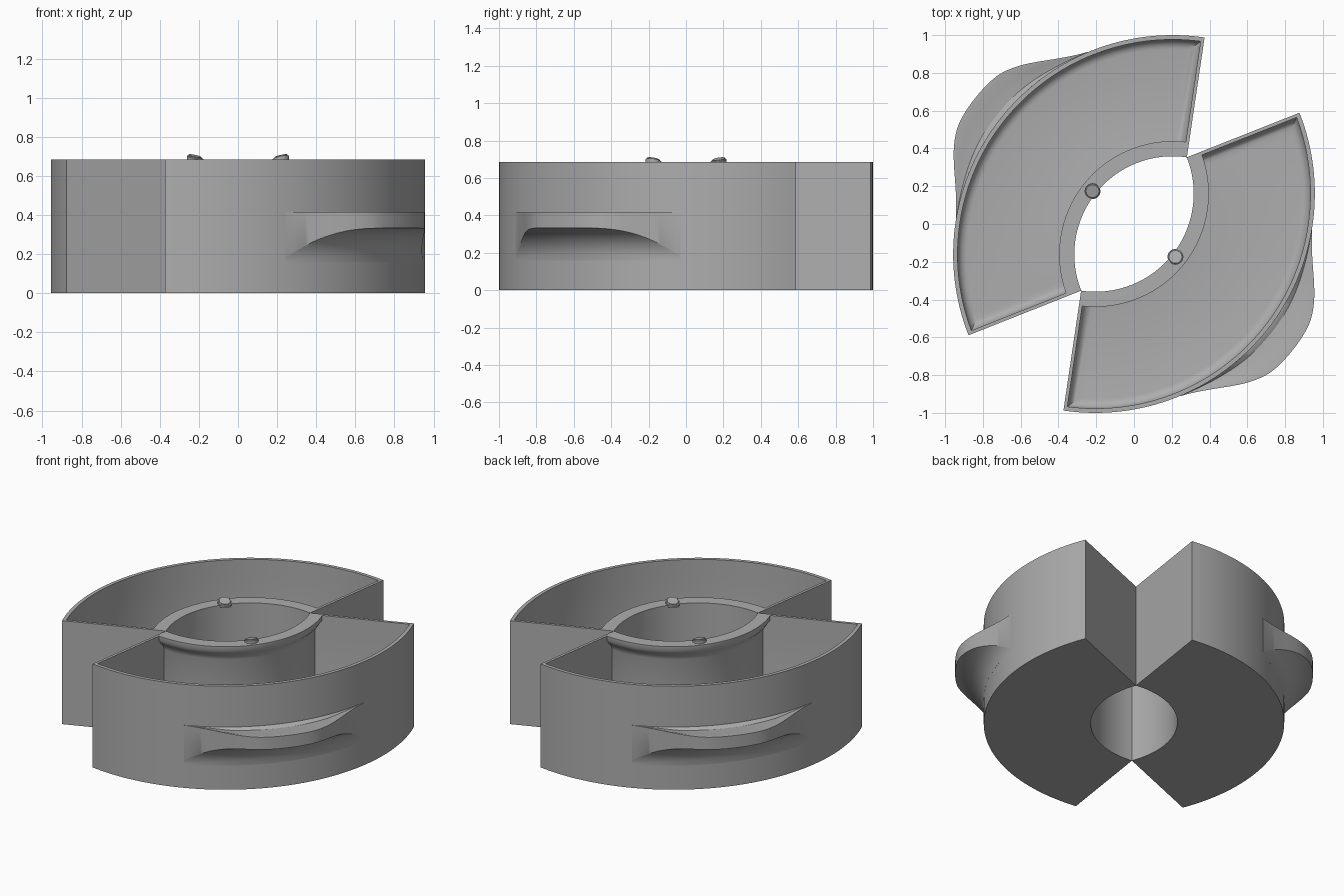
import bpy, bmesh, math
from mathutils import Matrix, Vector

if "Cube" in bpy.data.objects:
    bpy.data.objects.remove(bpy.data.objects["Cube"])

CENTRE = Vector((-0.204, 0.1615))      # arc centre of the first tray
MID = math.radians(-38.4)              # direction the first tray faces
HALF = math.radians(60)
R_OUT, R_HOLE, TOP = 1.1615, 0.52, 0.685

grey = bpy.data.materials.new("grey plastic")
grey.diffuse_color = (0.42, 0.42, 0.42, 1)
grey.use_nodes = True
grey.node_tree.nodes["Principled BSDF"].inputs["Base Color"].default_value = grey.diffuse_color


def polar(r, a, z):
    return (CENTRE.x + r * math.cos(a), CENTRE.y + r * math.sin(a), z)


def finish(bm, name, turn):
    bmesh.ops.recalc_face_normals(bm, faces=bm.faces)
    bm.transform(Matrix.Rotation(turn, 4, 'Z'))
    me = bpy.data.meshes.new(name)
    bm.to_mesh(me)
    bm.free()
    ob = bpy.data.objects.new(name, me)
    bpy.context.collection.objects.link(ob)
    me.materials.append(grey)
    bpy.context.view_layer.objects.active = ob
    ob.select_set(True)
    bpy.ops.object.shade_smooth_by_angle(angle=math.radians(32))
    ob.select_set(False)


def bridge(bm, a, b):
    n = len(a)
    for i in range(n):
        j = (i + 1) % n
        bm.faces.new((a[i], a[j], b[j], b[i]))


def tray(name, turn, n=64):
    bm = bmesh.new()

    def loop(r_in, r_out, wall, z):
        pts = []
        for r, order in ((r_in, range(n + 1)), (r_out, range(n, -1, -1))):
            h = HALF - math.asin(wall / r)
            pts += [polar(r, MID - h + 2 * h * i / n, z) for i in order]
        return [bm.verts.new(p) for p in pts]

    # inner radius, outer radius, end wall, height: outside, rim lip, then cavity
    rings = [(R_HOLE, R_OUT, 0, 0), (R_HOLE, R_OUT, 0, TOP),
             (0.60, 1.138, 0.018, TOP), (0.60, 1.138, 0.018, 0.655),
             (0.585, 1.138, 0.018, 0.63), (0.565, 1.138, 0.018, 0.61),
             (0.555, 1.138, 0.018, 0.58)]
    fillet = 0.05
    for k in range(6):
        a = k / 5 * math.pi / 2
        d = fillet * (1 - math.cos(a))
        rings.append((0.555 + d, 1.138 - d, 0.018 + d,
                      0.03 + fillet * (1 - math.sin(a))))
    loops = [loop(*r) for r in rings]
    for a, b in zip(loops, loops[1:]):
        bridge(bm, a, b)
    # underside and floor
    for lp in (loops[0], loops[-1]):
        for i in range(n):
            bm.faces.new((lp[i], lp[i + 1], lp[-2 - i], lp[-1 - i]))
    finish(bm, name, turn)


def reach(deg):
    # how far the grip stands out from the wall, by angle from its middle
    keys = [(0, .172), (4, .171), (8, .163), (12.5, .127), (16, .09),
            (20, .05), (24, .02), (28, .002), (29, 0)]
    deg = abs(deg)
    for (a, p), (b, q) in zip(keys, keys[1:]):
        if deg <= b:
            return p + (q - p) * (deg - a) / (b - a)
    return 0


def grip(name, turn, n=58):
    bm = bmesh.new()
    sections = []
    for i in range(n + 1):
        deg = -29 + 58 * i / n
        o = sum(reach(deg + s) for s in (-1.5, 0, 1.5)) / 3
        dip = 0.015 * min(1, o / 0.1)
        prof = [(-0.012, 0.415), (0, 0.415), (o * .15, 0.415 - dip),
                (o * .6, 0.415 - dip * .6), (o * .88, 0.415), (o, 0.415)]
        # hollow cove underneath, sweeping back to the wall
        for k in range(11):
            d = o * (1 - k / 10) ** 1.6
            prof.append((d, 0.16 + math.sqrt(max(0, .173**2 - (.173 - d)**2))))
        prof.append((-0.012, 0.16))
        a = MID + math.radians(deg)
        sections.append([bm.verts.new(polar(R_OUT + d, a, z)) for d, z in prof])
    for a, b in zip(sections, sections[1:]):
        bridge(bm, a, b)
    bm.faces.new(sections[0])
    bm.faces.new(sections[-1])
    finish(bm, name, turn)


def nub(name, turn):
    # small slanted button on the inner rim
    bm = bmesh.new()
    bmesh.ops.create_cone(bm, cap_ends=True, segments=28, radius1=0.042,
                          radius2=0.042, depth=0.03)
    bmesh.ops.bevel(bm, geom=[e for e in bm.edges
                              if all(v.co.z > 0 for v in e.verts)],
                    offset=0.008, segments=3, affect='EDGES')
    for v in bm.verts:
        if v.co.z > 0:
            v.co.z += v.co.x * 0.27
    bm.transform(Matrix.Translation((0.28, 0, TOP + 0.002)))
    bm.transform(Matrix.Rotation(MID, 4, 'Z'))
    finish(bm, name, turn)


# two identical halves, turned half a circle apart
for side, turn in (("front", 0), ("back", math.pi)):
    tray(side + "_tray", turn)
    grip(side + "_grip", turn)
    nub(side + "_nub", turn)
